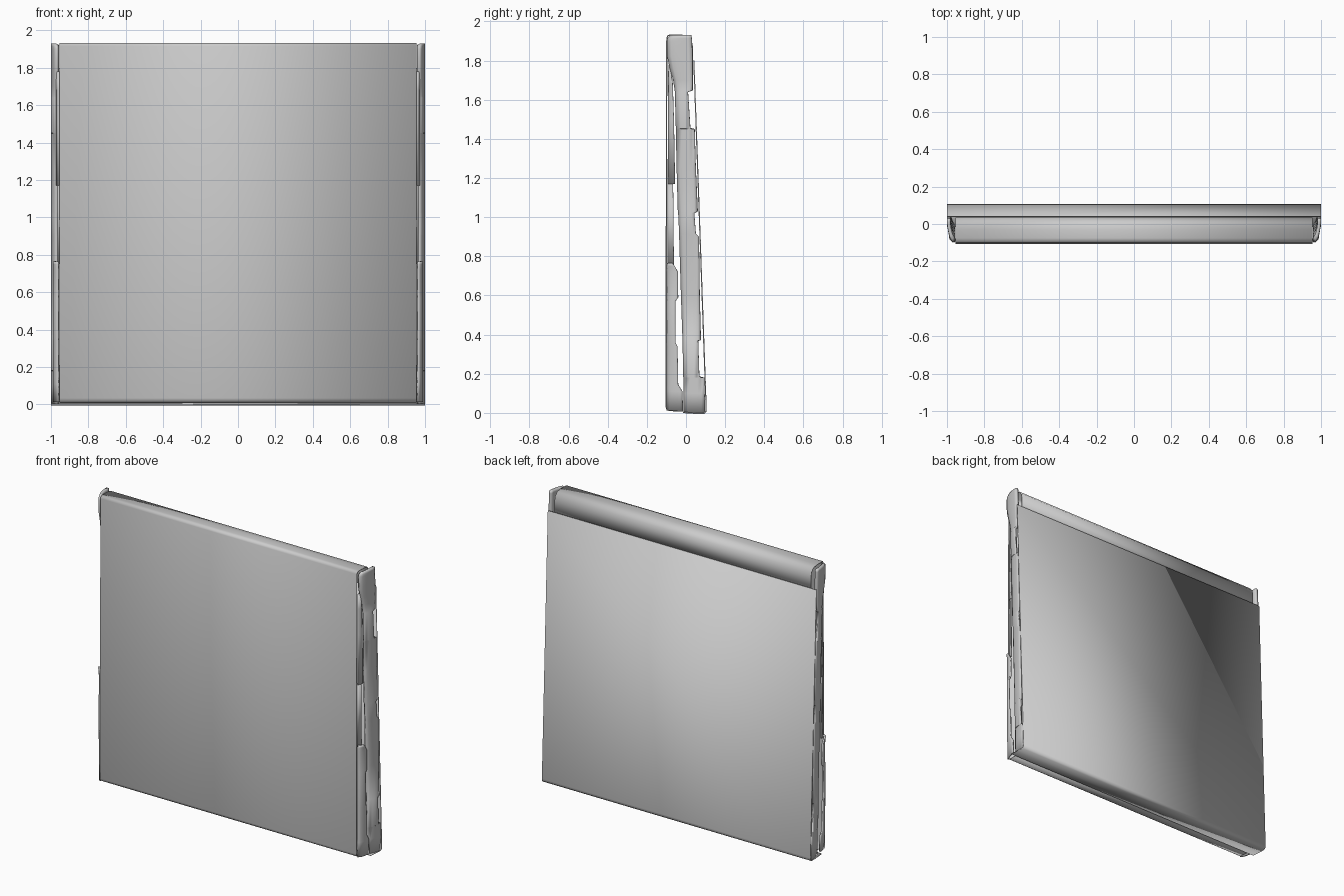
import bpy, math


def make(name, verts, faces, thickness, offset, mirror=False, angle=180):
    me = bpy.data.meshes.new(name)
    me.from_pydata(verts, [], faces)
    me.update()
    ob = bpy.data.objects.new(name, me)
    bpy.context.collection.objects.link(ob)
    s = ob.modifiers.new("thickness", 'SOLIDIFY')
    s.thickness, s.offset = thickness, offset
    if mirror:
        m = ob.modifiers.new("mirror", 'MIRROR')
        m.use_clip = False
    bpy.ops.object.select_all(action='DESELECT')
    ob.select_set(True)
    bpy.context.view_layer.objects.active = ob
    bpy.ops.object.shade_smooth_by_angle(angle=math.radians(angle))
    return ob


def grid_faces(rows, cols):
    return [(r * cols + c, r * cols + c + 1, (r + 1) * cols + c + 1, (r + 1) * cols + c)
            for r in range(rows - 1) for c in range(cols - 1)]


def sheet(name, half, profile):
    """Sweep a (y, z) profile across x as a thin sheet."""
    verts = [(x, y, z) for y, z in profile for x in (-half, half)]
    return make(name, verts, grid_faces(len(profile), 2), 0.006, -1, angle=60)


def flange(name, rows, x_front, x_back, thickness, n=7):
    """Loft curved strip rows of (z, y_front, y_back); mirrored to both sides."""
    verts = []
    for z, y0, y1 in rows:
        for i in range(n):
            t = i / (n - 1)
            x = x_front + (x_back - x_front) * math.sin(t * math.pi / 2) ** 0.6
            verts.append((x, y0 + (y1 - y0) * t, z))
    return make(name, verts, grid_faces(len(rows), n), thickness, -1, True, 40)


# Front cover, rolled over the top and tucked under at the bottom
sheet("front_cover", 0.955, [
    (0.030, 1.79), (0.030, 1.87), (0.024, 1.90), (0.005, 1.922), (-0.03, 1.928),
    (-0.075, 1.928), (-0.09, 1.926), (-0.095, 1.915), (-0.1, 0.035),
    (-0.096, 0.022), (-0.085, 0.015), (-0.015, 0.012)])

# Sloping back cover, folded forward at the bottom
sheet("back_cover", 1.0, [
    (-0.015, 0.005), (0.06, 0.0), (0.09, 0.0), (0.098, 0.006), (0.1, 0.02), (0.037, 1.80)])

# Side flanges of the back cover, with stepped notches along the rear edge
flange("side_flange", [
    (0.0, -0.012, 0.098), (0.10, -0.013, 0.095), (0.18, -0.014, 0.093),
    (0.182, -0.014, 0.068), (0.37, -0.018, 0.062), (0.372, -0.018, 0.076),
    (0.60, -0.026, 0.070), (0.90, -0.035, 0.066), (0.915, -0.035, 0.050),
    (1.02, -0.04, 0.042), (1.03, -0.042, 0.060), (1.25, -0.048, 0.050),
    (1.45, -0.052, 0.044), (1.452, -0.052, 0.022), (1.64, -0.057, 0.010),
    (1.648, -0.058, 0.034), (1.70, -0.066, 0.034), (1.76, -0.083, 0.034),
    (1.82, -0.096, 0.034), (1.90, -0.098, 0.030), (1.915, -0.095, 0.029),
    (1.93, -0.080, 0.028)], 0.972, 1.0, 0.018)

# Narrow upper edge of the front cover, then the wider lower flange
flange("front_edge_upper", [
    (1.17, -0.094, -0.056), (1.50, -0.092, -0.062),
    (1.68, -0.092, -0.068), (1.78, -0.090, -0.080)], 0.955, 0.972, 0.008)
flange("front_edge_middle", [
    (0.75, -0.095, -0.062), (1.18, -0.094, -0.066)], 0.955, 0.966, 0.008)
flange("front_edge_lower", [
    (0.012, -0.1, -0.016), (0.11, -0.1, -0.018), (0.145, -0.1, -0.040),
    (0.34, -0.1, -0.044), (0.36, -0.1, -0.054), (0.57, -0.1, -0.054),
    (0.59, -0.1, -0.040), (0.72, -0.1, -0.042), (0.75, -0.1, -0.058),
    (0.765, -0.097, -0.07)], 0.962, 0.99, 0.01)
